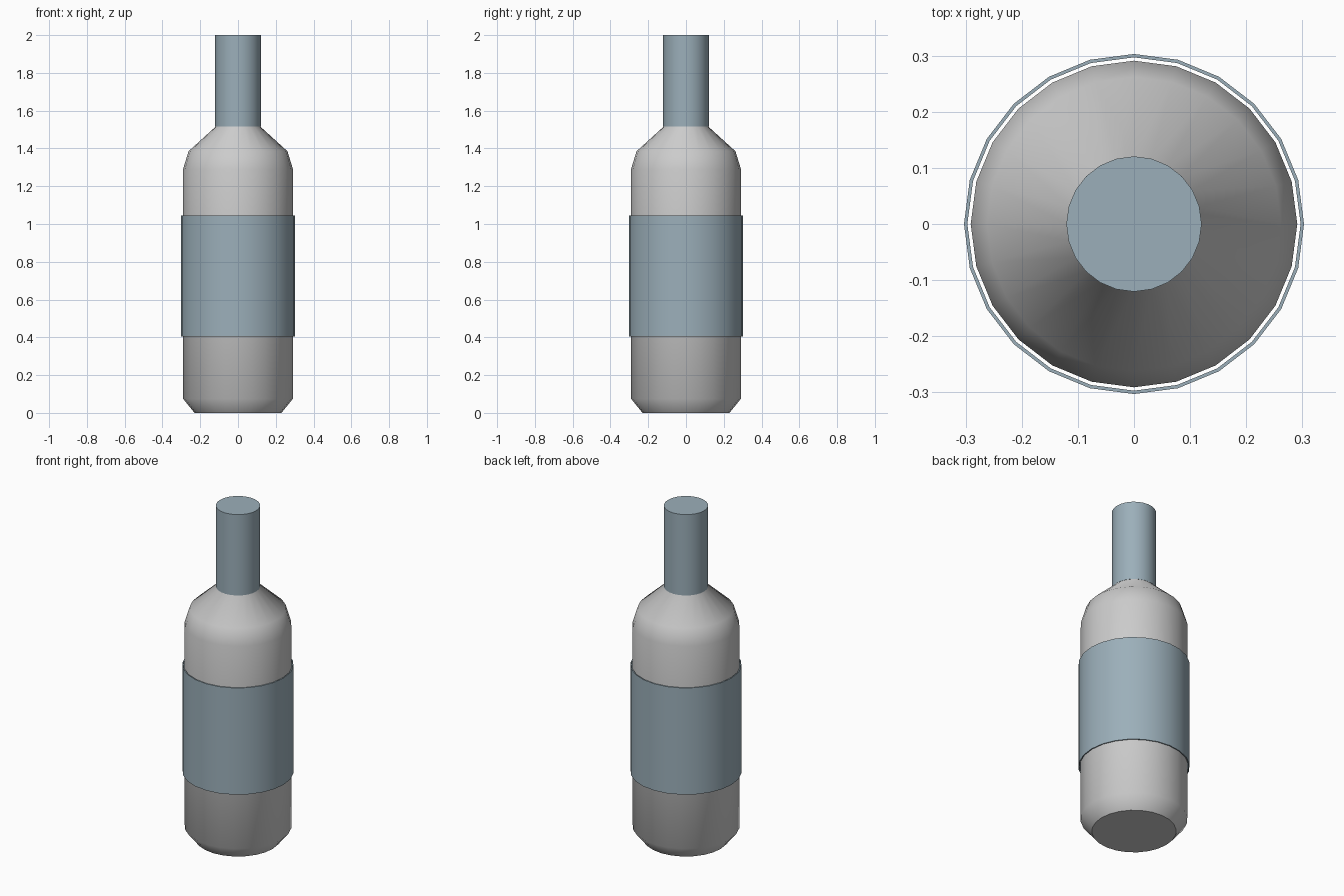
import bpy, bmesh
from math import sin, cos, pi, radians

if "Cube" in bpy.data.objects:
    bpy.data.objects.remove(bpy.data.objects["Cube"])

SIDES = 24

paper = bpy.data.materials.new("slate_blue")
paper.diffuse_color = (0.33, 0.43, 0.49, 1)
paper.use_nodes = True
paper.node_tree.nodes["Principled BSDF"].inputs["Base Color"].default_value = paper.diffuse_color


def lathe(name, profile, closed=False, material=None):
    """Revolve (radius, z) points; open profiles get capped at both ends."""
    bm = bmesh.new()
    rings = [[bm.verts.new((r * cos(2 * pi * i / SIDES), r * sin(2 * pi * i / SIDES), z))
              for i in range(SIDES)] for r, z in profile]
    pairs = list(zip(rings, rings[1:]))
    if closed:
        pairs.append((rings[-1], rings[0]))
    else:
        bm.faces.new(rings[0][::-1])
        bm.faces.new(rings[-1])
    for a, b in pairs:
        for i in range(SIDES):
            j = (i + 1) % SIDES
            bm.faces.new((a[i], a[j], b[j], b[i]))
    bmesh.ops.recalc_face_normals(bm, faces=bm.faces)
    mesh = bpy.data.meshes.new(name)
    bm.to_mesh(mesh)
    bm.free()
    obj = bpy.data.objects.new(name, mesh)
    bpy.context.collection.objects.link(obj)
    if material:
        mesh.materials.append(material)
    bpy.ops.object.select_all(action='DESELECT')
    obj.select_set(True)
    bpy.context.view_layer.objects.active = obj
    bpy.ops.object.shade_smooth_by_angle(angle=radians(50))
    return obj


# Glass body: chamfered base, straight wall, sloped shoulder, neck
lathe("bottle_body", [(0.23, 0), (0.291, 0.075), (0.291, 1.29), (0.262, 1.385),
                      (0.119, 1.515), (0.119, 1.91)])

# Label sleeve standing slightly off the body
lathe("label", [(0.303, 0.405), (0.303, 1.045), (0.297, 1.045), (0.297, 0.405)],
      closed=True, material=paper)

# Foil capsule over the neck
lathe("neck_foil", [(0.1205, 1.515), (0.1205, 2.0)], material=paper)
